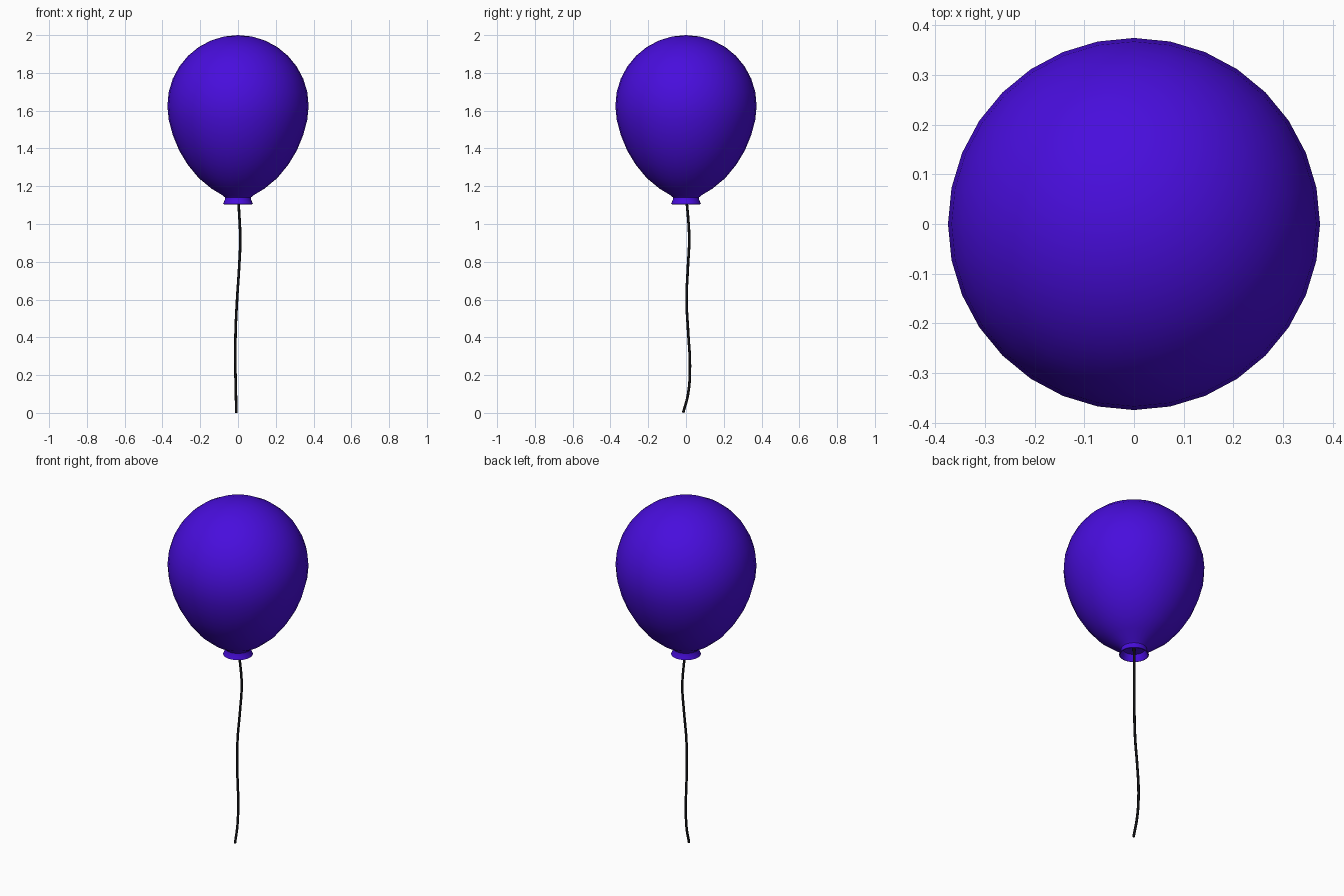
import bpy, bmesh
from math import sin, cos, pi

if "Cube" in bpy.data.objects:
    bpy.data.objects.remove(bpy.data.objects["Cube"])


def material(name, color):
    m = bpy.data.materials.new(name)
    m.diffuse_color = color
    m.use_nodes = True
    m.node_tree.nodes["Principled BSDF"].inputs["Base Color"].default_value = m.diffuse_color
    return m


def lathe(name, profile, mat, sides=32):
    """Spin (radius, z) points around z; radius 0 closes an end."""
    bm = bmesh.new()
    rings = []
    for r, z in profile:
        if r == 0:
            rings.append([bm.verts.new((0, 0, z))] * sides)
        else:
            rings.append([bm.verts.new((r * cos(2 * pi * i / sides),
                                        r * sin(2 * pi * i / sides), z))
                          for i in range(sides)])
    for a, b in zip(rings, rings[1:]):
        for i in range(sides):
            j = (i + 1) % sides
            bm.faces.new(list(dict.fromkeys((a[i], b[i], b[j], a[j]))))
    bmesh.ops.recalc_face_normals(bm, faces=bm.faces)
    me = bpy.data.meshes.new(name)
    bm.to_mesh(me)
    bm.free()
    ob = bpy.data.objects.new(name, me)
    bpy.context.collection.objects.link(ob)
    me.materials.append(mat)
    bpy.ops.object.select_all(action='DESELECT')
    ob.select_set(True)
    bpy.context.view_layer.objects.active = ob
    bpy.ops.object.shade_smooth_by_angle(angle=0.9)
    return ob


purple = material("purple_rubber", (0.065, 0.004, 0.72, 1))
black = material("black_string", (0.005, 0.005, 0.006, 1))

# Balloon: round dome, tapered lower half, neck, flared lip and recess
R, MID = 0.374, 1.626
dome = [(0, 2.0)] + [(R * cos(a), MID + R * sin(a))
                     for a in (pi / 16 * k for k in range(7, -1, -1))]
taper = [(0.367, 1.552), (0.345, 1.47), (0.312, 1.39), (0.267, 1.315),
         (0.208, 1.243), (0.14, 1.187), (0.082, 1.152)]
lip = [(0.068, 1.14), (0.07, 1.127), (0.079, 1.106), (0.074, 1.104),
       (0.064, 1.125), (0.06, 1.142), (0, 1.145)]
lathe("balloon", dome + taper + lip, purple)

# String: gently wavy tube
path = [(0, 0, 1.145), (0.006, 0.009, 1.06), (0.012, 0.017, 0.92),
        (0.006, 0.010, 0.77), (-0.005, 0.003, 0.60), (-0.013, 0.012, 0.42),
        (-0.014, 0.021, 0.25), (-0.011, 0.011, 0.10), (-0.009, -0.015, 0.001)]
cu = bpy.data.curves.new("string", 'CURVE')
cu.dimensions = '3D'
cu.bevel_depth = 0.007
cu.bevel_resolution = 2
cu.use_fill_caps = True
cu.resolution_u = 5
sp = cu.splines.new('BEZIER')
sp.bezier_points.add(len(path) - 1)
for p, co in zip(sp.bezier_points, path):
    p.co = co
    p.handle_left_type = p.handle_right_type = 'AUTO'
cu.materials.append(black)
bpy.context.collection.objects.link(bpy.data.objects.new("string", cu))
